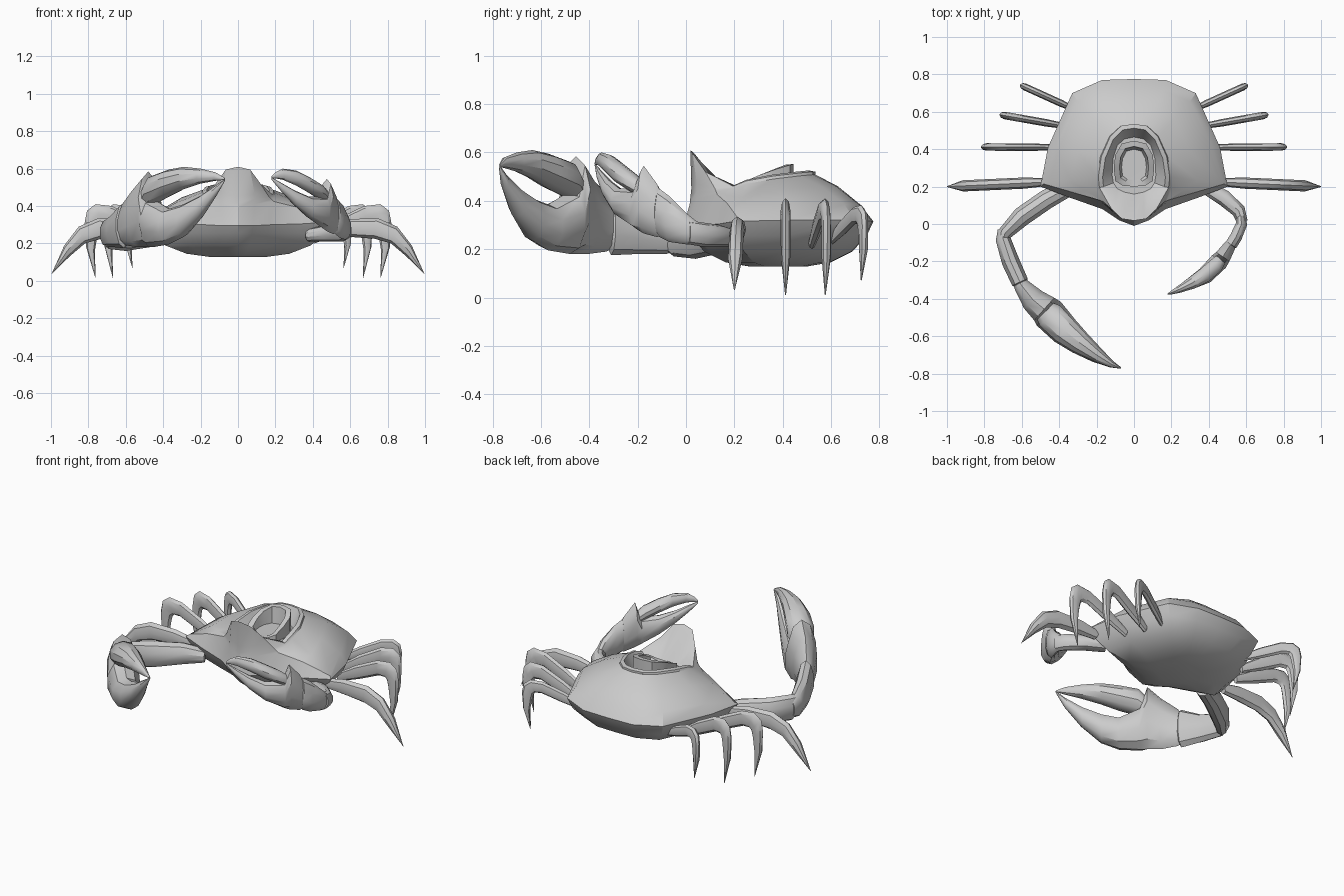
import bpy, bmesh, math
from mathutils import Vector


def skin(name, rows, angle=35):
    """Closed solid skinned over matching loops of points, capped at both ends."""
    bm = bmesh.new()
    loops = [[bm.verts.new(p) for p in r] for r in rows]
    n = len(rows[0])
    for a, b in zip(loops, loops[1:]):
        for i in range(n):
            j = (i + 1) % n
            bm.faces.new((a[i], a[j], b[j], b[i]))
    bm.faces.new(loops[0])
    bm.faces.new(loops[-1])
    bmesh.ops.remove_doubles(bm, verts=bm.verts, dist=0.0005)
    bmesh.ops.recalc_face_normals(bm, faces=bm.faces)
    me = bpy.data.meshes.new(name)
    bm.to_mesh(me)
    bm.free()
    ob = bpy.data.objects.new(name, me)
    bpy.context.collection.objects.link(ob)
    bpy.ops.object.select_all(action='DESELECT')
    ob.select_set(True)
    bpy.context.view_layer.objects.active = ob
    bpy.ops.object.shade_smooth_by_angle(angle=math.radians(angle))
    return ob


def mirror_loop(half):
    return half + [(-x, y, z) for x, y, z in half[-2:0:-1]]


def scaled(loop, s, z, cy):
    return [(x * s, cy + (y - cy) * s, z) for x, y, _ in loop]


def oval(c, u, v, n=10):
    return [c + u * math.cos(2 * math.pi * i / n) + v * math.sin(2 * math.pi * i / n)
            for i in range(n)]


def limb(name, stations):
    """Stations: x, y, low z, high z, half thickness."""
    rows = []
    for i, (x, y, lo, hi, t) in enumerate(stations):
        a = Vector(stations[max(i - 1, 0)][:2])
        b = Vector(stations[min(i + 1, len(stations) - 1)][:2])
        d = (b - a).normalized()
        rows.append(oval(Vector((x, y, (lo + hi) / 2)), Vector((0, 0, (hi - lo) / 2)),
                         Vector((-d.y * t, d.x * t, 0))))
    skin(name, rows)


def leg(name, base, end, pairs, thick, side, zf=lambda z: z):
    """Blade leg from upper / lower edge pairs in the plane base -> end."""
    base, end = Vector(base), Vector(end)
    d = (end - base).normalized()
    rows = []
    for k, (r1, z1, r2, z2) in enumerate(pairs):
        p, q = base.lerp(end, r1), base.lerp(end, r2)
        p, q = Vector((p.x, p.y, zf(z1))), Vector((q.x, q.y, zf(z2)))
        t = 0.002 if k == len(pairs) - 1 else thick * (0.7 if k == 0 else 1)
        loop = oval((p + q) / 2, (p - q) / 2, Vector((-d.y, d.x, 0)) * t, 8)
        rows.append([(v.x * side, v.y, v.z) for v in loop])
    skin(name, rows)


# carapace: belly, rim, front crest, dome, raised front hood, cockpit pit
rim = [(0, -.01, .295), (.08, .02, .295), (.17, .08, .30), (.34, .14, .305), (.5, .2, .315),
       (.46, .41, .32), (.33, .7, .32), (.17, .77, .315), (0, .775, .315)]
crest = [(0, .015, .385), (.09, .045, .41), (.19, .13, .425), (.33, .17, .39), (.485, .215, .328),
         (.42, .41, .375), (.30, .655, .385), (.155, .715, .385), (0, .72, .385)]
opening = [(0, .022, .45), (.088, .045, .47), (.165, .12, .45), (.2, .19, .45), (.197, .25, .47),
           (.18, .36, .49), (.13, .47, .503), (.07, .525, .508), (0, .535, .508)]
lip = [(0, .018, .61), (.065, .028, .595), (.12, .08, .52), (.185, .195, .46)] + \
      [(x * .97, y, z + .012) for x, y, z in opening[4:]]
inner = [(0, .035, .595), (.055, .045, .58), (.10, .09, .51)] + \
        [(x * .88, .25 + (y - .25) * .92, z + .005) for x, y, z in lip[3:]]
floor = [(0, .16, .43), (.05, .17, .43), (.09, .19, .43), (.11, .22, .43), (.117, .26, .43),
         (.112, .35, .43), (.09, .42, .43), (.05, .455, .43), (0, .465, .43)]
dome = []
for i, (a, b) in enumerate(zip(crest, opening)):
    m = Vector(a).lerp(Vector(b), .5)
    dome.append((m.x, m.y, m.z + (.014 if i > 3 else 0)))
belly = [scaled(rim, s, z, .38) for s, z in ((.3, .128), (.55, .145), (.78, .19), (.93, .255))]
skin("carapace", [mirror_loop(h) for h in belly + [rim, crest, dome, opening, lip, inner, floor]], 32)

# seat: arched back and arms round a low cushion
arch = [(0, .2, .45), (.06, .205, .455), (.1, .23, .475), (.108, .3, .505), (.1, .37, .53),
        (.065, .43, .548), (0, .445, .552)]
seat_in = [(x * .72, .31 + (y - .31) * .78, z - .002) for x, y, z in arch]
skin("seat", [mirror_loop(h) for h in (scaled(arch, 1, .42, .31), arch, seat_in,
                                       scaled(seat_in, .85, .45, .31))])

# walking legs
blade = [(0, .25, .02, .20), (.3, .33, .35, .25), (.65, .40, .68, .31), (.86, .41, .78, .31),
         (.97, .375, .81, .295), (1, .31, .83, .26), (.98, .18, .87, .16), (.86, .01, .859, .012)]
front = [(0, .30, .05, .24), (.24, .33, .27, .235), (.54, .335, .51, .225), (.73, .29, .67, .20),
         (.87, .19, .82, .13), (1, .03, .999, .033)]
for side, word in ((1, "right"), (-1, "left")):
    leg(f"front_leg_{word}", (.45, .225), (1, .2), front, .03, side)
    leg(f"second_leg_{word}", (.4, .41), (.82, .412), blade, .02, side)
    leg(f"third_leg_{word}", (.35, .52), (.72, .585), blade, .02, side)
    leg(f"rear_leg_{word}", (.29, .60), (.61, .745), blade, .019, side,
        lambda z: .07 + (z - .01) * .78)

# big claw arm
limb("big_upper_arm", [(-.36, .19, .2, .28, .05), (-.47, .13, .18, .31, .055),
                       (-.60, .04, .16, .32, .055), (-.69, -.05, .17, .33, .04),
                       (-.70, -.09, .2, .32, .03)])
limb("big_forearm", [(-.70, -.03, .2, .3, .03), (-.70, -.08, .18, .33, .042),
                     (-.66, -.2, .18, .36, .05), (-.61, -.31, .175, .42, .048),
                     (-.60, -.33, .22, .36, .03)])
limb("big_palm_and_lower_finger", [
    (-.625, -.29, .21, .36, .035), (-.60, -.33, .19, .43, .045), (-.54, -.405, .18, .51, .07),
    (-.48, -.455, .18, .585, .085), (-.455, -.48, .18, .44, .095), (-.37, -.57, .195, .385, .085),
    (-.29, -.635, .235, .41, .068), (-.2, -.70, .335, .455, .045), (-.12, -.75, .45, .51, .02),
    (-.07, -.77, .535, .545, .004)])
limb("big_upper_finger", [
    (-.49, -.45, .38, .50, .055), (-.45, -.49, .41, .565, .08), (-.37, -.57, .45, .595, .075),
    (-.29, -.635, .49, .61, .06), (-.2, -.70, .52, .60, .04), (-.12, -.75, .535, .58, .018),
    (-.07, -.77, .54, .55, .004)])

# small claw arm
limb("small_upper_arm", [(.38, .2, .21, .28, .04), (.48, .14, .21, .30, .045),
                         (.56, .07, .21, .31, .04), (.58, .01, .22, .32, .03)])
limb("small_forearm", [(.57, .05, .22, .31, .025), (.575, 0, .22, .35, .032),
                       (.545, -.07, .23, .42, .034), (.52, -.11, .25, .45, .034),
                       (.51, -.125, .28, .4, .02)])
limb("small_palm_and_lower_finger", [
    (.53, -.09, .26, .4, .025), (.51, -.12, .25, .47, .035), (.475, -.175, .265, .545, .045),
    (.455, -.2, .28, .45, .052), (.38, -.275, .335, .45, .048), (.3, -.32, .405, .485, .033),
    (.23, -.355, .48, .525, .016), (.18, -.375, .54, .553, .003)])
limb("small_upper_finger", [
    (.47, -.18, .41, .48, .03), (.44, -.22, .435, .515, .042), (.38, -.272, .47, .555, .042),
    (.31, -.315, .51, .59, .034), (.24, -.35, .54, .60, .02), (.2, -.367, .548, .58, .01),
    (.18, -.375, .548, .56, .003)])
